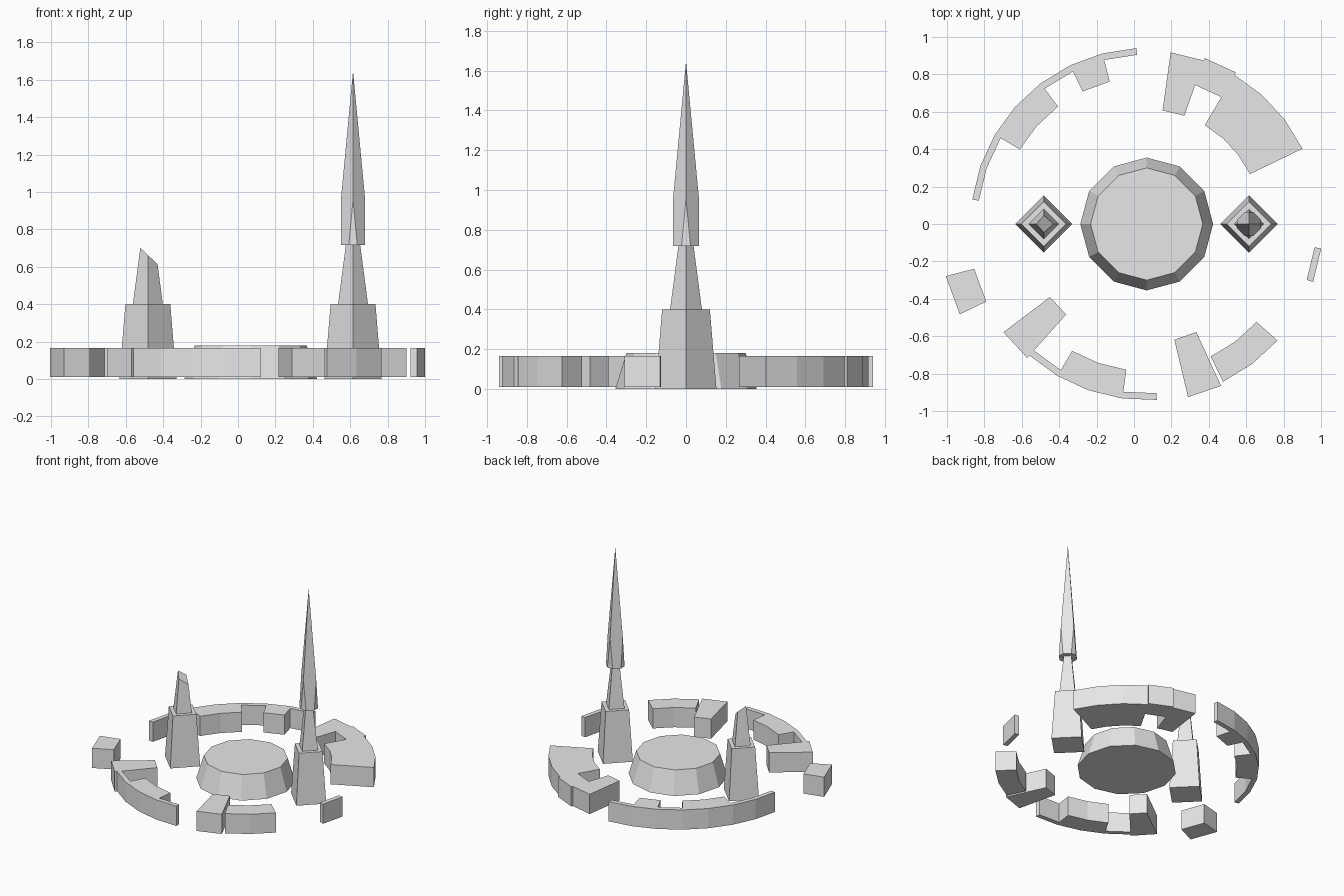
import bpy
import bmesh
import math
from mathutils import Vector

cube = bpy.data.objects.get("Cube")
if cube:
    bpy.data.objects.remove(cube, do_unlink=True)

stone = bpy.data.materials.new("pale_stone")
stone.use_nodes = True
colour = (0.8, 0.8, 0.8, 1)
stone.diffuse_color = colour
stone.node_tree.nodes["Principled BSDF"].inputs["Base Color"].default_value = colour

CENTRE_X = 0.068                       # centre of the ring and the dais
STEP = math.radians(360 / 32)          # one ring segment
OFFSET = math.radians(93.3)            # angle of segment line zero
BOTTOM, TOP = 0.01, 0.165              # wall heights
RIM, THIN, THICK = 0.942, 0.906, 0.787  # wall radii


def finish(bm, name, location=(0, 0, 0)):
    bmesh.ops.recalc_face_normals(bm, faces=bm.faces)
    mesh = bpy.data.meshes.new(name)
    bm.to_mesh(mesh)
    bm.free()
    mesh.materials.append(stone)
    obj = bpy.data.objects.new(name, mesh)
    obj.location = location
    bpy.context.collection.objects.link(obj)
    return obj


def ring_wall(name, start, outer, inners):
    """Arc of wall with one inner radius for each segment."""
    count = len(inners)
    outline = [(outer, start + i) for i in range(count + 1)]
    for i in reversed(range(count)):
        for point in ((inners[i], start + i + 1), (inners[i], start + i)):
            if point != outline[-1]:
                outline.append(point)
    bm = bmesh.new()
    verts = []
    for radius, k in outline:
        angle = OFFSET + k * STEP
        verts.append(bm.verts.new((radius * math.cos(angle), radius * math.sin(angle), BOTTOM)))
    base = bm.faces.new(verts)
    grown = bmesh.ops.extrude_face_region(bm, geom=[base], use_keep_orig=True)
    raised = [v for v in grown["geom"] if isinstance(v, bmesh.types.BMVert)]
    bmesh.ops.translate(bm, verts=raised, vec=(0, 0, TOP - BOTTOM))
    finish(bm, name, (CENTRE_X, 0, 0))


def tapered(name, x, sides, low, high, z_low, z_high, cuts=()):
    """Frustum with corners on the axes, trimmed by (point, normal) planes."""
    bm = bmesh.new()
    bmesh.ops.create_cone(bm, cap_ends=True, segments=sides, radius1=low,
                          radius2=high, depth=z_high - z_low)
    bmesh.ops.translate(bm, verts=bm.verts, vec=(0, 0, (z_low + z_high) / 2))
    bmesh.ops.remove_doubles(bm, verts=bm.verts, dist=0.0001)
    for point, normal in cuts:
        bmesh.ops.bisect_plane(bm, geom=bm.verts[:] + bm.edges[:] + bm.faces[:],
                               plane_co=Vector(point), plane_no=Vector(normal),
                               clear_outer=True)
        bmesh.ops.holes_fill(bm, edges=[e for e in bm.edges if e.is_boundary])
    finish(bm, name, (x, 0, 0))


# Central dais
tapered("central_dais", CENTRE_X, 12, 0.355, 0.3, 0, 0.18)

# Whole spire on the left, broken one on the right
LEFT, RIGHT = 0.615, -0.482
for side, x in (("left", LEFT), ("right", RIGHT)):
    tapered(side + "_spire_base", x, 4, 0.153, 0.12, 0, 0.4)
tapered("left_spire_shaft", LEFT, 4, 0.08, 0.038, 0.4, 0.72)
tapered("right_broken_shaft", RIGHT, 4, 0.08, 0.038, 0.4, 0.72,
        [((0, 0, 0.663), (0.085, 0, 0.09))])

# Pointed head with its lower corners trimmed upright
directions = [(1, 0, 0), (-1, 0, 0), (0, 1, 0), (0, -1, 0)]
tapered("left_spire_head", LEFT, 4, 0.0876, 0, 0.718, 1.647,
        [(Vector(d) * 0.065, d) for d in directions])

# Ruined ring of walls, counted in segments anticlockwise from the back
ring_wall("back_right_wall", 0, RIM,
          [THIN, THICK, THIN, THICK, THICK, THIN, THIN])
ring_wall("right_loose_block", 9, 1.11, [0.953])
ring_wall("front_right_buttress", 11, 0.96, [0.648])
ring_wall("front_right_wall", 12, RIM, [THIN, THICK, THICK, THIN])
ring_wall("front_loose_block", 16.9, 0.952, [0.636])
ring_wall("front_left_wall", 18, 0.937, [THICK, THICK])
ring_wall("left_wall_fragment", 22, RIM, [THIN])
ring_wall("back_left_wide_wall", 26, 0.925, [0.613] * 3)
ring_wall("back_left_wall_end", 29, 0.94, [THICK])
ring_wall("back_loose_block", 30, 0.926, [0.613])
